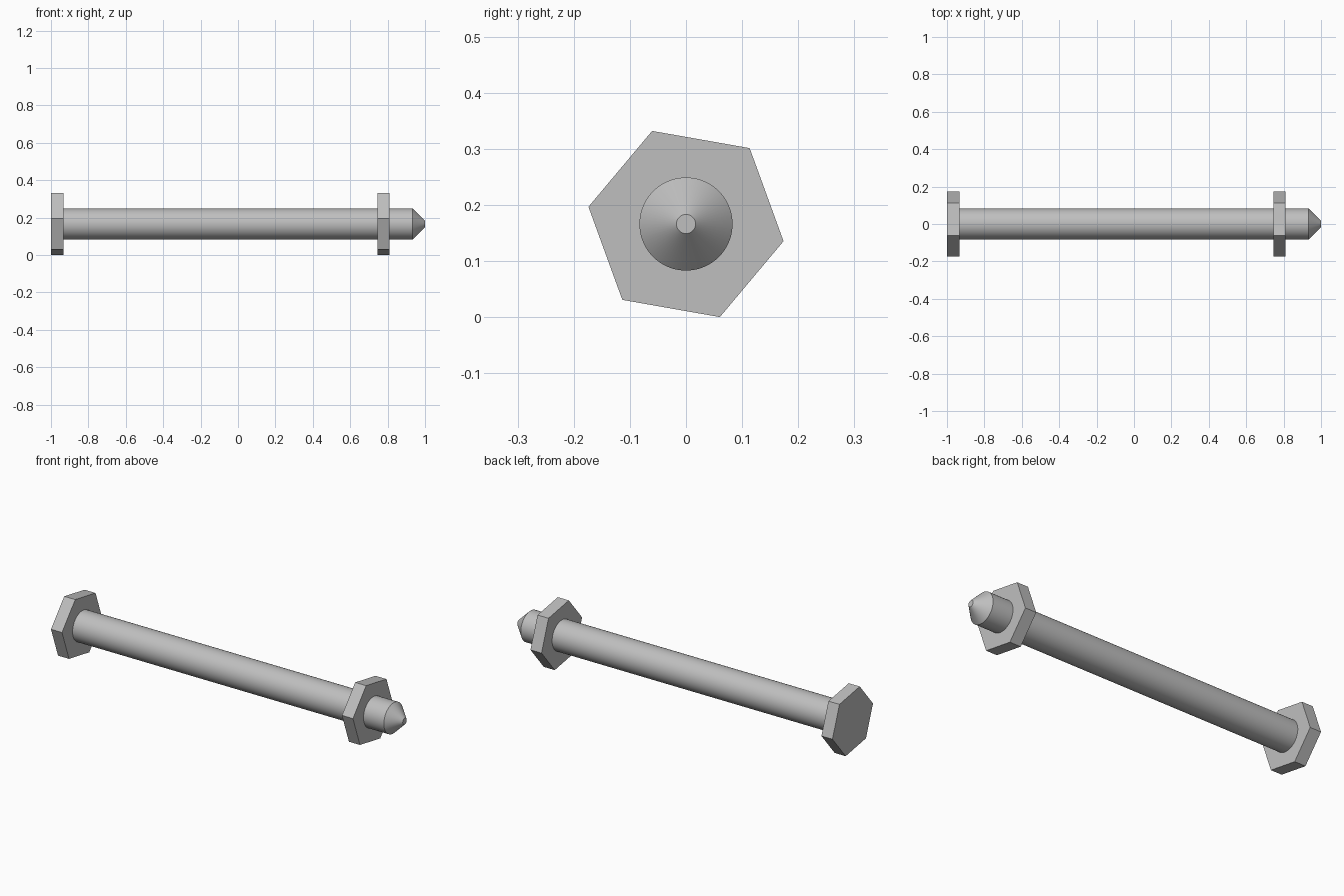
import bpy
import bmesh
from math import cos, sin, tau, radians

cube = bpy.data.objects.get("Cube")
if cube:
    bpy.data.objects.remove(cube, do_unlink=True)

AXIS_Z = 0.166

steel = bpy.data.materials.new("grey steel")
steel.use_nodes = True
grey = (0.52, 0.52, 0.52, 1)
steel.diffuse_color = grey
steel.node_tree.nodes["Principled BSDF"].inputs["Base Color"].default_value = grey


def lathe(name, profile, sides, turn=0.0):
    """Closed solid along x from (x, radius) rings."""
    bm = bmesh.new()
    rings = []
    for x, r in profile:
        angles = [turn + tau * i / sides for i in range(sides)]
        rings.append([bm.verts.new((x, r * cos(a), r * sin(a))) for a in angles])
    for a, b in zip(rings, rings[1:]):
        for i in range(sides):
            j = (i + 1) % sides
            bm.faces.new((a[i], a[j], b[j], b[i]))
    bm.faces.new(rings[0])
    bm.faces.new(rings[-1])
    bmesh.ops.recalc_face_normals(bm, faces=bm.faces)
    mesh = bpy.data.meshes.new(name)
    bm.to_mesh(mesh)
    bm.free()
    mesh.materials.append(steel)
    obj = bpy.data.objects.new(name, mesh)
    obj.location.z = AXIS_Z
    bpy.context.collection.objects.link(obj)
    return obj


# Round shaft with a tapered, blunt tip
shaft = lathe("shaft", [(-0.935, 0.083), (0.933, 0.083), (1, 0.017)], 64)
bpy.context.view_layer.objects.active = shaft
shaft.select_set(True)
bpy.ops.object.shade_smooth_by_angle(angle=radians(30))

# Hexagonal bolt head and matching nut
for name, start in (("bolt_head", -1), ("nut", 0.745)):
    lathe(name, [(start, 0.1765), (start + 0.066, 0.1765)], 6, radians(-10))
